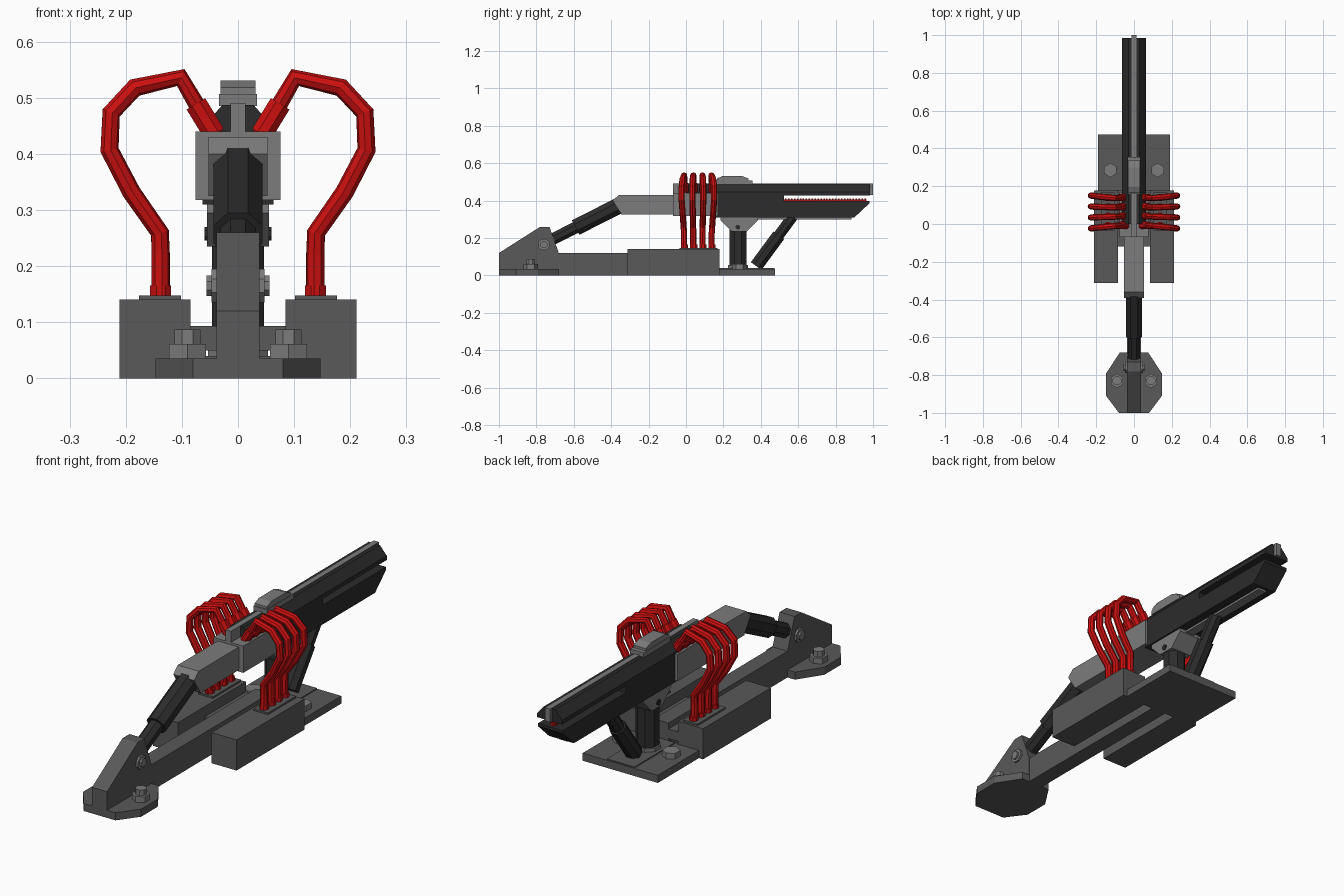
import bpy, bmesh, math
from mathutils import Vector

if "Cube" in bpy.data.objects:
    bpy.data.objects.remove(bpy.data.objects["Cube"])


def material(name, rgb):
    m = bpy.data.materials.new(name)
    m.diffuse_color = (*rgb, 1)
    m.use_nodes = True
    m.node_tree.nodes["Principled BSDF"].inputs["Base Color"].default_value = m.diffuse_color
    return m


RED = material("red", (0.6, 0.005, 0.005))
BLACK = material("black", (0.025, 0.025, 0.025))
DARK = material("dark_grey", (0.1, 0.1, 0.1))
GREY = material("mid_grey", (0.2, 0.2, 0.2))


def finish(name, bm, mat):
    bmesh.ops.recalc_face_normals(bm, faces=bm.faces)
    me = bpy.data.meshes.new(name)
    bm.to_mesh(me)
    bm.free()
    me.materials.append(mat)
    ob = bpy.data.objects.new(name, me)
    bpy.context.collection.objects.link(ob)
    return ob


def prism(name, pts, a, b, axis, mat):
    """Extrude a 2D outline from a to b along an axis."""
    place = {'X': lambda p, t: (t, p[0], p[1]),
             'Y': lambda p, t: (p[0], t, p[1]),
             'Z': lambda p, t: (p[0], p[1], t)}[axis]
    bm = bmesh.new()
    lo = [bm.verts.new(place(p, a)) for p in pts]
    hi = [bm.verts.new(place(p, b)) for p in pts]
    bm.faces.new(lo)
    bm.faces.new(hi)
    n = len(pts)
    for i in range(n):
        j = (i + 1) % n
        bm.faces.new((lo[i], lo[j], hi[j], hi[i]))
    return finish(name, bm, mat)


def box(name, x0, x1, y0, y1, z0, z1, mat):
    return prism(name, [(x0, y0), (x1, y0), (x1, y1), (x0, y1)], z0, z1, 'Z', mat)


def rod(name, p, q, r, mat, sides=8, spin=None):
    p, q = Vector(p), Vector(q)
    bm = bmesh.new()
    bmesh.ops.create_cone(bm, cap_ends=True, segments=sides, radius1=r, radius2=r, depth=(q - p).length)
    spin = math.pi / sides if spin is None else spin
    d = q - p
    for v in bm.verts:
        c, s = math.cos(spin), math.sin(spin)
        v.co = Vector((c * v.co.x - s * v.co.y, s * v.co.x + c * v.co.y, v.co.z))
    rot = d.to_track_quat('Z', 'X')
    for v in bm.verts:
        v.co = rot @ v.co + (p + q) / 2
    return finish(name, bm, mat)


def hose(name, pts, r):
    cu = bpy.data.curves.new(name, 'CURVE')
    cu.dimensions = '3D'
    cu.bevel_depth = r
    cu.bevel_resolution = 2
    cu.use_fill_caps = True
    sp = cu.splines.new('POLY')
    sp.points.add(len(pts) - 1)
    for pt, co in zip(sp.points, pts):
        pt.co = (*co, 1)
    sp.use_smooth = False
    cu.materials.append(RED)
    bpy.context.collection.objects.link(bpy.data.objects.new(name, cu))


# Front foot, bracket and spine beam
prism("front_foot", [(-.08, -1), (.08, -1), (.147, -.91), (.147, -.79), (.075, -.68),
                     (-.075, -.68), (-.147, -.79), (-.147, -.91)], 0, .035, 'Z', DARK)
prism("front_bracket", [(-1, 0), (-1, .12), (-.78, .26), (-.73, .26), (-.68, .12), (-.68, 0)],
      -.038, .038, 'X', DARK)
box("spine_beam", -.037, .037, -.69, .18, 0, .12, DARK)
rod("front_pivot", (-.047, -.76, .165), (.047, -.76, .165), .032, GREY)
rod("front_pivot_pin", (-.056, -.76, .165), (.056, -.76, .165), .02, GREY)

# Rear plate, cross piece
box("rear_plate", -.19, .19, .17, .475, 0, .035, DARK)
box("rear_plate_strip", -.07, .07, .18, .472, .03, .04, DARK)
box("cross_piece", -.09, .09, -.12, .18, .05, .093, DARK)

# Side boxes, bolts and hoses, mirrored
profile = [(.102, .536), (.184, .518), (.226, .473), (.229, .407), (.19, .332),
           (.139, .259), (.138, .221), (.138, .145)]
fan = [0, .6, 1, 1, .6, .2, 0, 0]
for s, side in ((-1, "left"), (1, "right")):
    box(side + "_power_box", s * .085, s * .211, -.312, .178, 0, .14, DARK)
    box(side + "_socket_plate", s * .102, s * .176, -.035, .168, .138, .148, DARK)
    for tag, x, y in (("front", .09, -.83), ("rear", .125, .285)):
        rod(f"{side}_{tag}_nut", (s * x, y, .03), (s * x, y, .061), .038, GREY, 6, 0)
        if tag == "front":
            rod(f"{side}_{tag}_bolt", (s * x, y, .05), (s * x, y, .087), .025, GREY)
    for i in range(4):
        y = -.007 + i * .049
        pts = [(s * .04, y, .43)]
        pts += [(s * x, y + (i - 1.5) * .009 * f - .003, z) for (x, z), f in zip(profile, fan)]
        hose(f"{side}_hose_{i + 1}", pts, .0165)
        rod(f"{side}_upper_collar_{i + 1}", (s * .042, y, .435), (s * .075, y, .489), .021, RED)
        rod(f"{side}_lower_collar_{i + 1}", (s * .138, y, .145), (s * .138, y, .165), .02, RED)

# Front piston
a, b = Vector((0, -.76, .17)), Vector((0, -.355, .375))
rod("front_piston_rod", a, a.lerp(b, .5), .034, BLACK)
rod("front_piston_sleeve", a.lerp(b, .42), b, .047, BLACK)

# Receiver and front arm
prism("front_arm", [(-.36, .43), (-.392, .40), (-.345, .325), (-.06, .325), (-.06, .43)],
      -.053, .053, 'X', GREY)
box("receiver", -.076, .076, -.07, .17, .318, .44, GREY)
box("top_fin", -.013, .013, -.07, 1.0, .43, .491, GREY)

# Barrel: upper rail, lower rail with raked muzzle, solid core behind the slot
prism("barrel_upper", [(-.063, .428), (.063, .428), (.063, .447), (.028, .487), (-.028, .487),
                       (-.063, .447)], .0, .985, 'Y', BLACK)
prism("barrel_lower", [(.15, .31), (.90, .31), (.98, .385), (.98, .398), (.15, .398)],
      -.063, .063, 'X', BLACK)
box("barrel_core", -.063, .063, .15, .525, .39, .435, BLACK)
box("barrel_underside_strip", -.022, .022, .36, .885, .30, .315, GREY)

# Red beaded element in the slot
rod("glow_rod", (0, .5, .399), (0, .965, .399), .008, RED, 6)
for i in range(28):
    y = .53 + i * .0157
    rod(f"glow_bead_{i + 1}", (0, y, .401), (0, y + .008, .401), .012, RED, 8)

# Top sight
box("sight_base", -.034, .034, .16, .355, .485, .507, GREY)
prism("sight_body", [(.165, .50), (.165, .518), (.195, .531), (.30, .531), (.335, .518), (.335, .50)],
      -.031, .031, 'X', GREY)

# Rear post, yoke and brace
rod("rear_post", (0, .278, .03), (0, .278, .25), .05, BLACK)
rod("rear_post_collar", (0, .278, .03), (0, .278, .055), .058, GREY)
prism("rear_yoke", [(.185, .312), (.385, .312), (.385, .295), (.325, .235), (.245, .235), (.185, .295)],
      -.055, .055, 'X', GREY)
rod("rear_yoke_pin", (-.06, .278, .258), (.06, .278, .258), .013, BLACK)
a, b = Vector((0, .375, .05)), Vector((0, .57, .315))
rod("rear_brace_sleeve", a, a.lerp(b, .62), .038, BLACK)
rod("rear_brace_rod", a.lerp(b, .5), b, .031, BLACK)
